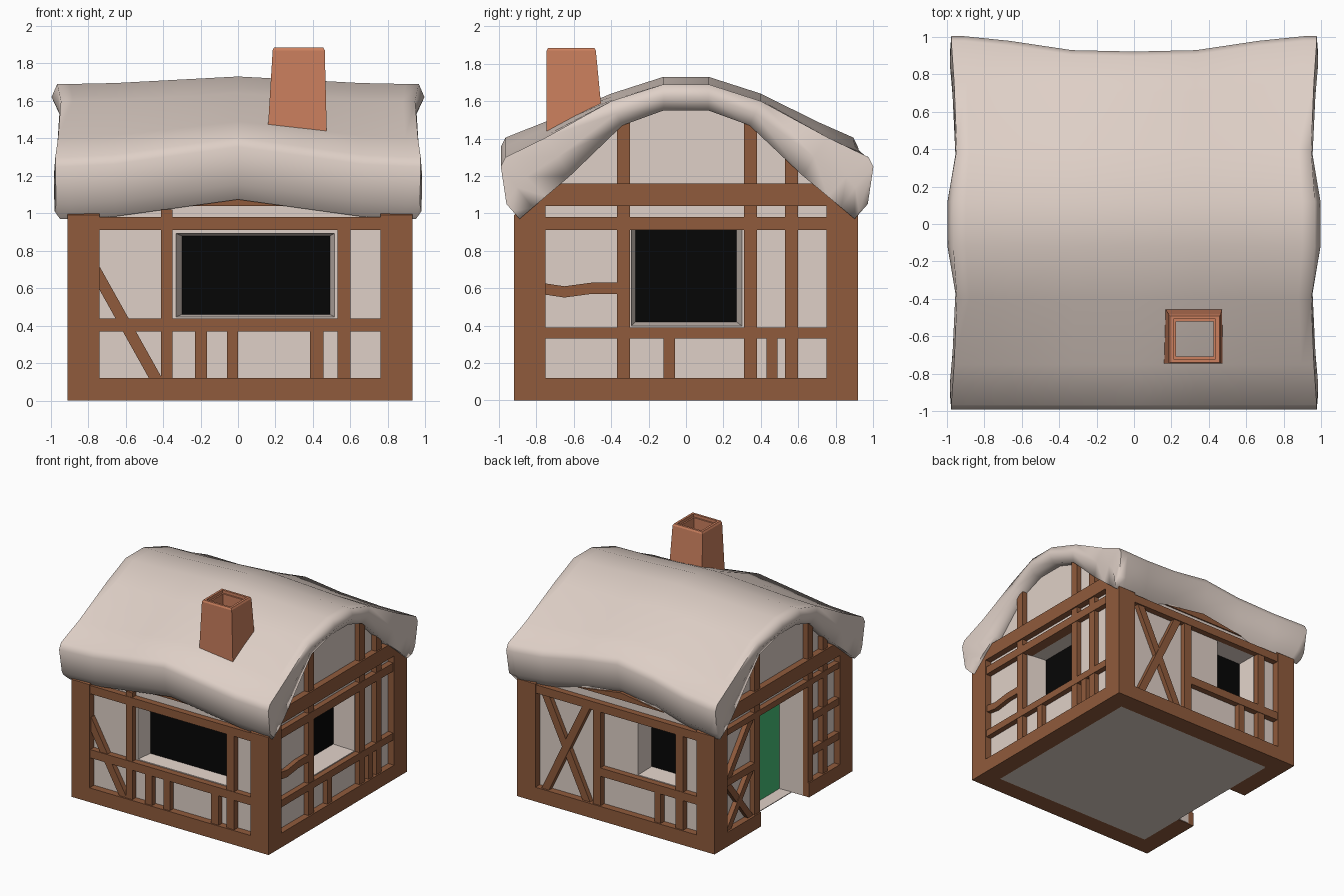
import bpy, bmesh, math

if "Cube" in bpy.data.objects:
    bpy.data.objects.remove(bpy.data.objects["Cube"])


def material(name, srgb):
    m = bpy.data.materials.new(name)
    m.diffuse_color = [((c / 255 + 0.055) / 1.055) ** 2.4 for c in srgb] + [1]
    m.use_nodes = True
    m.node_tree.nodes["Principled BSDF"].inputs["Base Color"].default_value = m.diffuse_color
    return m


PLASTER = material("plaster", (223, 208, 199))
TIMBER = material("timber", (144, 91, 60))
BRICK = material("brick", (204, 128, 94))
DARK = material("window_dark", (5, 5, 5))
GREEN = material("door_green", (70, 188, 118))


def finish(name, bm, mats, smooth=None):
    bmesh.ops.recalc_face_normals(bm, faces=bm.faces)
    me = bpy.data.meshes.new(name)
    bm.to_mesh(me)
    bm.free()
    ob = bpy.data.objects.new(name, me)
    bpy.context.collection.objects.link(ob)
    for m in mats:
        me.materials.append(m)
    if smooth:
        bpy.ops.object.select_all(action='DESELECT')
        ob.select_set(True)
        bpy.context.view_layer.objects.active = ob
        bpy.ops.object.shade_smooth_by_angle(angle=math.radians(smooth))
    return ob


# Wall coordinates: u along the wall, z up, d outward from the centre
MAP = {"front": lambda u, z, d: (u, -d, z), "back": lambda u, z, d: (u, d, z),
       "right": lambda u, z, d: (d, u, z), "left": lambda u, z, d: (-d, u, z)}
OUT = {"front": 0.92, "back": 0.92, "right": 0.93, "left": 0.91}


def loft(bm, a, b):
    va, vb = [bm.verts.new(p) for p in a], [bm.verts.new(p) for p in b]
    bm.faces.new(va)
    bm.faces.new(vb[::-1])
    n = len(va)
    for i in range(n):
        bm.faces.new((va[i], va[(i + 1) % n], vb[(i + 1) % n], vb[i]))


def prism(bm, side, pts, d0, d1):
    f = MAP[side]
    loft(bm, [f(u, z, d0) for u, z in pts], [f(u, z, d1) for u, z in pts])


def rect(u0, u1, z0, z1):
    return [(u0, z0), (u1, z0), (u1, z1), (u0, z1)]


# Plaster body with rounded gables
half = [(0.86, 0.005), (0.86, 1.07), (0.62, 1.27), (0.34, 1.53), (0.12, 1.6)]
bm = bmesh.new()
outline = half + [(-y, z) for y, z in half[::-1]]
loft(bm, [(-0.855, y, z) for y, z in outline], [(0.875, y, z) for y, z in outline])
body = finish("plaster_walls", bm, [PLASTER, DARK, GREEN])

# Recesses: side, outer rectangle, inner rectangle, depth position, colour of the back
recesses = [
    ("front", (-0.35, 0.53, 0.44, 0.90), (-0.30, 0.49, 0.46, 0.88), 0.74, 1),
    ("right", (-0.30, 0.31, 0.39, 0.915), (-0.27, 0.27, 0.42, 0.91), 0.70, 1),
    ("back", (-0.54, -0.15, 0.44, 0.915), (-0.52, -0.17, 0.46, 0.90), 0.70, 1),
    ("left", (-0.34, 0.30, -0.02, 0.93), (-0.33, 0.29, -0.02, 0.92), 0.64, 2)]
for side, outer, inner, depth, _ in recesses:
    bm = bmesh.new()
    loft(bm, [MAP[side](u, z, 0.94) for u, z in rect(*outer)],
         [MAP[side](u, z, depth) for u, z in rect(*inner)])
    cutter = finish(side + "_cutter", bm, [])
    cutter.hide_render = True
    mod = body.modifiers.new("cut", 'BOOLEAN')
    mod.object, mod.solver = cutter, 'EXACT'
    bpy.context.view_layer.objects.active = body
    bpy.ops.object.modifier_apply(modifier=mod.name)
    bpy.data.objects.remove(cutter)
for p in body.data.polygons:
    p.material_index = 0
    c = p.center
    for side, o, _, depth, mat in recesses:
        u, d = {"front": (c.x, -c.y), "back": (c.x, c.y),
                "right": (c.y, c.x), "left": (c.y, -c.x)}[side]
        inside = o[0] - 0.01 < u < o[1] + 0.01 and o[2] - 0.01 < c.z < o[3] + 0.01
        if inside and abs(d - depth) < 0.005:
            p.material_index = mat

# Floor slab
bm = bmesh.new()
loft(bm, [(x, y, 0.0) for x, y in rect(-0.75, 0.77, -0.76, 0.76)],
     [(x, y, 0.006) for x, y in rect(-0.75, 0.77, -0.76, 0.76)])
finish("floor", bm, [PLASTER])

# Corner posts with tops cut to the roof slope
bm = bmesh.new()
for side in ("left", "right"):
    d = OUT[side]
    for s in (-1, 1):
        prism(bm, side, [(s * 0.92, 0), (s * 0.92, 0.99), (s * 0.75, 1.13), (s * 0.75, 0)], d - 0.17, d)
finish("corner_posts", bm, [TIMBER])

# Ground beams, with a gap for the door
bm = bmesh.new()
for side, u0, u1 in (("front", -0.74, 0.76), ("back", -0.74, 0.76), ("right", -0.75, 0.75),
                     ("left", -0.75, -0.34), ("left", 0.30, 0.75)):
    prism(bm, side, rect(u0, u1, 0, 0.12), OUT[side] - 0.16, OUT[side])
finish("ground_beams", bm, [TIMBER])

# Wall timbers as rectangles u0, u1, z0, z1
timbers = {
    "front": [(-0.74, 0.76, 0.37, 0.44), (-0.74, 0.76, 0.91, 0.98), (-0.41, -0.35, 0.12, 1.02),
              (0.53, 0.60, 0.12, 0.98), (-0.23, -0.165, 0.12, 0.37), (-0.06, 0.0, 0.12, 0.37),
              (0.385, 0.455, 0.12, 0.37)],
    "right": [(-0.75, 0.75, 0.33, 0.39), (-0.75, 0.75, 0.91, 0.98), (-0.37, -0.30, 0.12, 1.52),
              (0.31, 0.38, 0.12, 1.52), (0.53, 0.60, 0.12, 1.32), (-0.12, -0.06, 0.12, 0.33),
              (0.43, 0.49, 0.12, 0.33)],
    "back": [(-0.74, 0.76, 0.91, 0.98), (-0.74, 0.16, 0.37, 0.44), (0.16, 0.23, 0.12, 0.98),
             (-0.61, -0.54, 0.12, 0.98), (-0.40, -0.34, 0.12, 0.37)],
    "left": [(-0.75, 0.75, 0.93, 0.98), (-0.41, -0.34, 0.0, 1.50), (0.30, 0.37, 0.0, 1.50),
             (0.37, 0.75, 0.50, 0.56), (-0.75, -0.41, 0.33, 0.39), (-0.75, -0.41, 0.62, 0.68),
             (-0.60, -0.54, 0.12, 1.27)]}
for side, rects in timbers.items():
    bm = bmesh.new()
    for r in rects:
        upright = r[3] - r[2] > r[1] - r[0]
        prism(bm, side, rect(*r), OUT[side] - 0.10, OUT[side] - (0.012 if upright else 0.008))
    finish(side + "_timbers", bm, [TIMBER])

# Gable tie beams and eave plates
bm = bmesh.new()
for side in ("left", "right"):
    prism(bm, side, rect(-0.76, 0.76, 1.04, 1.16), OUT[side] - 0.12, OUT[side])
for side in ("front", "back"):
    prism(bm, side, [(-0.4, 1.04), (0.4, 1.04), (0, 1.10)], 0.82, 0.87)
finish("upper_beams", bm, [TIMBER])

# Diagonal braces: side, lower u, z, upper u, z, width along u
bm = bmesh.new()
for side, ua, za, ub, zb, w in [
        ("front", -0.44, 0.12, -0.77, 0.71, 0.07),
        ("back", 0.68, 0.12, 0.30, 0.91, 0.07), ("back", 0.30, 0.12, 0.68, 0.91, 0.07),
        ("left", 0.71, 0.12, 0.41, 0.50, 0.07), ("left", 0.41, 0.12, 0.71, 0.50, 0.07),
        ("left", 0.70, 0.56, 0.41, 0.93, 0.07)]:
    h = w / 2
    prism(bm, side, [(ua - h, za), (ua + h, za), (ub + h, zb), (ub - h, zb)],
          OUT[side] - 0.10, OUT[side] - (0.02 if ua < ub else 0.016))
finish("braces", bm, [TIMBER])

# Crooked rail
bm = bmesh.new()
prism(bm, "right", [(-0.75, 0.565), (-0.65, 0.55), (-0.50, 0.57), (-0.36, 0.57),
                    (-0.36, 0.63), (-0.50, 0.63), (-0.65, 0.61), (-0.75, 0.625)], 0.83, 0.915)
finish("crooked_rail", bm, [TIMBER])

# Thick sagging roof: paired outer and inner profile points (y, z) and half width
upper = [(-0.96, 1.05, 0.97), (-0.99, 1.25, 0.975), (-0.965, 1.30, 0.975), (-0.75, 1.405, 0.96),
         (-0.40, 1.60, 0.945), (-0.12, 1.69, 0.965)]
lower = [(-0.89, 0.97), (-0.82, 1.03), (-0.75, 1.09), (-0.62, 1.20), (-0.34, 1.47), (-0.12, 1.55)]
upper += [(-y, z, w) for y, z, w in upper[::-1]]
lower += [(-y, z) for y, z in lower[::-1]]
cols = [-1, -0.93, -0.68, -0.34, 0, 0.34, 0.68, 0.93, 1]


def roof_point(x, y, z):
    tent = max(0.0, 1 - abs(x) / 0.75)
    eave = min(1, max(0, (abs(y) - 0.4) / 0.5))
    pull = 0.07 * min(1, 1.6 * tent) * eave if y > 0 else 0
    flare = 0.012 * eave * (abs(x) > 0.85) * (y > 0)
    return (x, y - pull + flare, z + tent * (0.04 + 0.065 * eave))


bm = bmesh.new()
rings = []
for (yo, zo, w), (yi, zi) in zip(upper, lower):
    top = [roof_point(c * w, yo, zo) for c in cols]
    low = [roof_point(c * (w - 0.02), yi, zi) for c in cols]
    bulge = 0.03 if abs(yo) < 0.2 else 0.008
    lip = ((yo + yi) / 2, (zo + zi) / 2)
    ring = top + [(w + bulge, *lip)] + low[::-1] + [(-w - bulge, *lip)]
    rings.append([bm.verts.new(p) for p in ring])
n = len(rings[0])
for a, b in zip(rings, rings[1:]):
    for i in range(n):
        bm.faces.new((a[i], a[(i + 1) % n], b[(i + 1) % n], b[i]))
k = len(cols)
for r in (rings[0], rings[-1]):  # eave undersides
    for i in range(k - 1):
        bm.faces.new((r[i], r[i + 1], r[2 * k - 1 - i], r[2 * k - i]))
    bm.faces.new((r[k - 1], r[k], r[k + 1]))
    bm.faces.new((r[0], r[2 * k], r[2 * k + 1]))
finish("thatched_roof", bm, [PLASTER], smooth=75)

# Tapered hollow chimney with a stepped rim
bm = bmesh.new()
levels = [(0.155, 0.475, -0.745, -0.435, 1.38), (0.185, 0.463, -0.745, -0.482, 1.87),
          (0.193, 0.455, -0.738, -0.49, 1.885), (0.212, 0.436, -0.72, -0.508, 1.885),
          (0.212, 0.436, -0.72, -0.508, 1.86), (0.225, 0.423, -0.708, -0.52, 1.86),
          (0.225, 0.423, -0.708, -0.52, 1.38)]
loops = [[bm.verts.new((x, y, z)) for x, y in rect(x0, x1, y0, y1)] for x0, x1, y0, y1, z in levels]
for a, b in zip(loops, loops[1:] + loops[:1]):
    for i in range(4):
        bm.faces.new((a[i], a[(i + 1) % 4], b[(i + 1) % 4], b[i]))
finish("chimney", bm, [BRICK])
